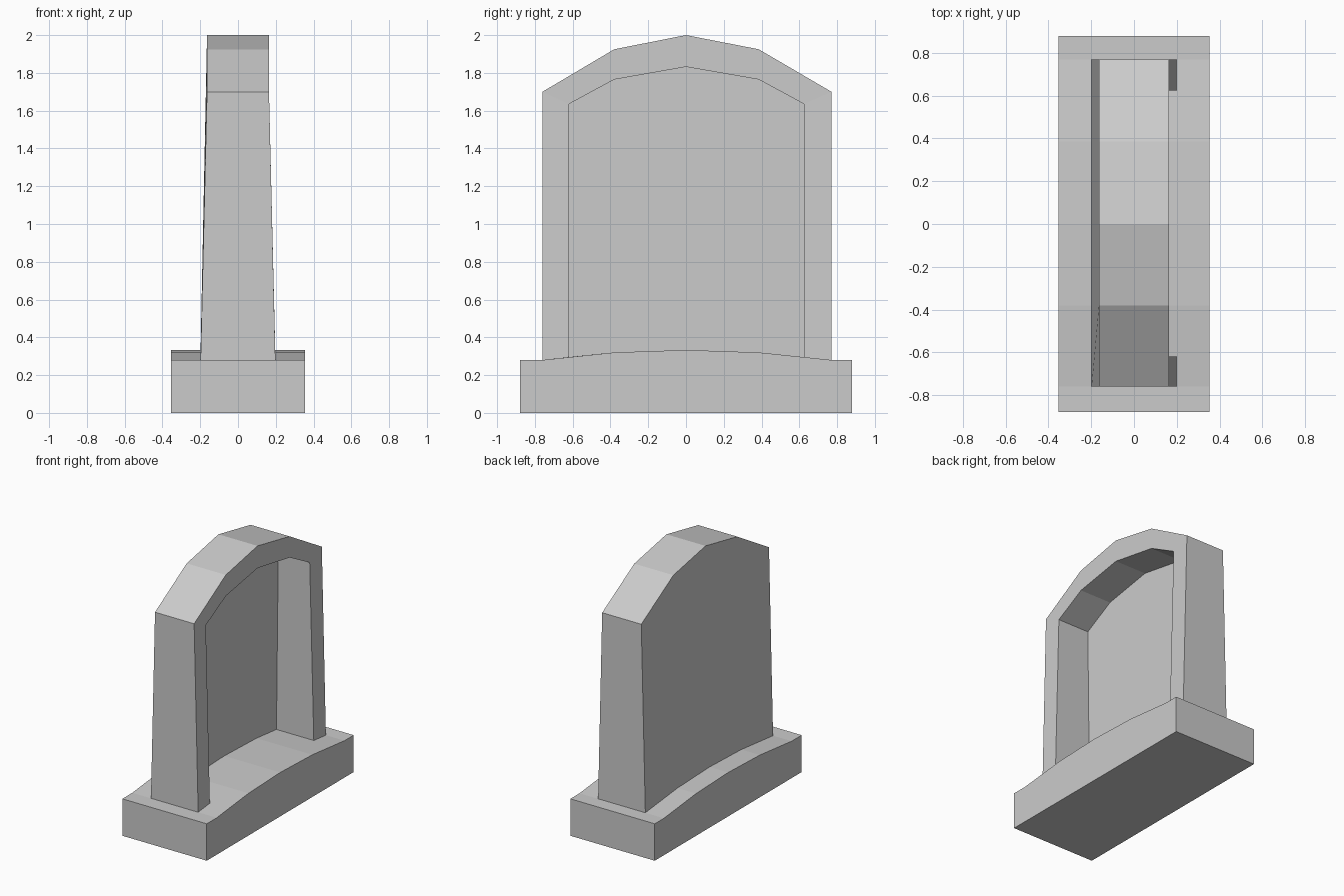
import bpy, bmesh

if "Cube" in bpy.data.objects:
    bpy.data.objects.remove(bpy.data.objects["Cube"])

YS = [-0.76, -0.38, 0.0, 0.385, 0.77]       # column positions across the stone
GROUND = [0.28, 0.32, 0.333, 0.32, 0.28]    # crowned top of the plinth
ARCH = [1.70, 1.925, 2.0, 1.925, 1.70]      # outer arch
YS_IN = [-0.62, -0.38, 0.0, 0.385, 0.625]   # recess columns
GROUND_IN = [0.295, 0.32, 0.333, 0.32, 0.295]
ARCH_IN = [1.635, 1.765, 1.832, 1.765, 1.635]


def finish(bm, name):
    bmesh.ops.remove_doubles(bm, verts=bm.verts, dist=1e-5)
    bmesh.ops.recalc_face_normals(bm, faces=bm.faces)
    mesh = bpy.data.meshes.new(name)
    bm.to_mesh(mesh)
    bm.free()
    obj = bpy.data.objects.new(name, mesh)
    bpy.context.collection.objects.link(obj)


def row(bm, x, ys, zs):
    return [bm.verts.new((x, y, z)) for y, z in zip(ys, zs)]


def bridge(bm, a, b):
    for i in range(len(a) - 1):
        bm.faces.new((a[i], a[i + 1], b[i + 1], b[i]))


# Plinth: side profile extruded across x
bm = bmesh.new()
profile_y = [-0.88, -0.88] + YS + [0.88, 0.88]
profile_z = [0, 0.28] + GROUND + [0.28, 0]
left = row(bm, -0.354, profile_y, profile_z)
right = row(bm, 0.354, profile_y, profile_z)
bridge(bm, left + left[:1], right + right[:1])
bm.faces.new(left)
bm.faces.new(right)
finish(bm, "plinth")

# Headstone: tapered slab with an arched niche on the +x side
bm = bmesh.new()
back_low, back_top = row(bm, -0.198, YS, GROUND), row(bm, -0.164, YS, ARCH)
bridge(bm, back_low, back_top)
panel_low = row(bm, -0.115, YS_IN, GROUND_IN)
panel_top = row(bm, -0.10, YS_IN, ARCH_IN)
bridge(bm, panel_low, panel_top)


def hoop(low, top):
    return [low[0]] + top + [low[-1]]


def front_hoop(ys, ground, arch):
    low = row(bm, 0.198, [ys[0], ys[-1]], [ground[0], ground[-1]])
    return hoop(low, row(bm, 0.164, ys, arch))


outer = front_hoop(YS, GROUND, ARCH)
inner = front_hoop(YS_IN, GROUND_IN, ARCH_IN)
bridge(bm, hoop(back_low, back_top), outer)     # outer sides and arch top
bridge(bm, outer, inner)                        # front frame
bridge(bm, inner, hoop(panel_low, panel_top))   # niche sides and soffit
# Underside resting on the plinth
for end in (0, -1):
    bm.faces.new((back_low[end], outer[end], inner[end], panel_low[end]))
bridge(bm, back_low, panel_low)
finish(bm, "headstone")
